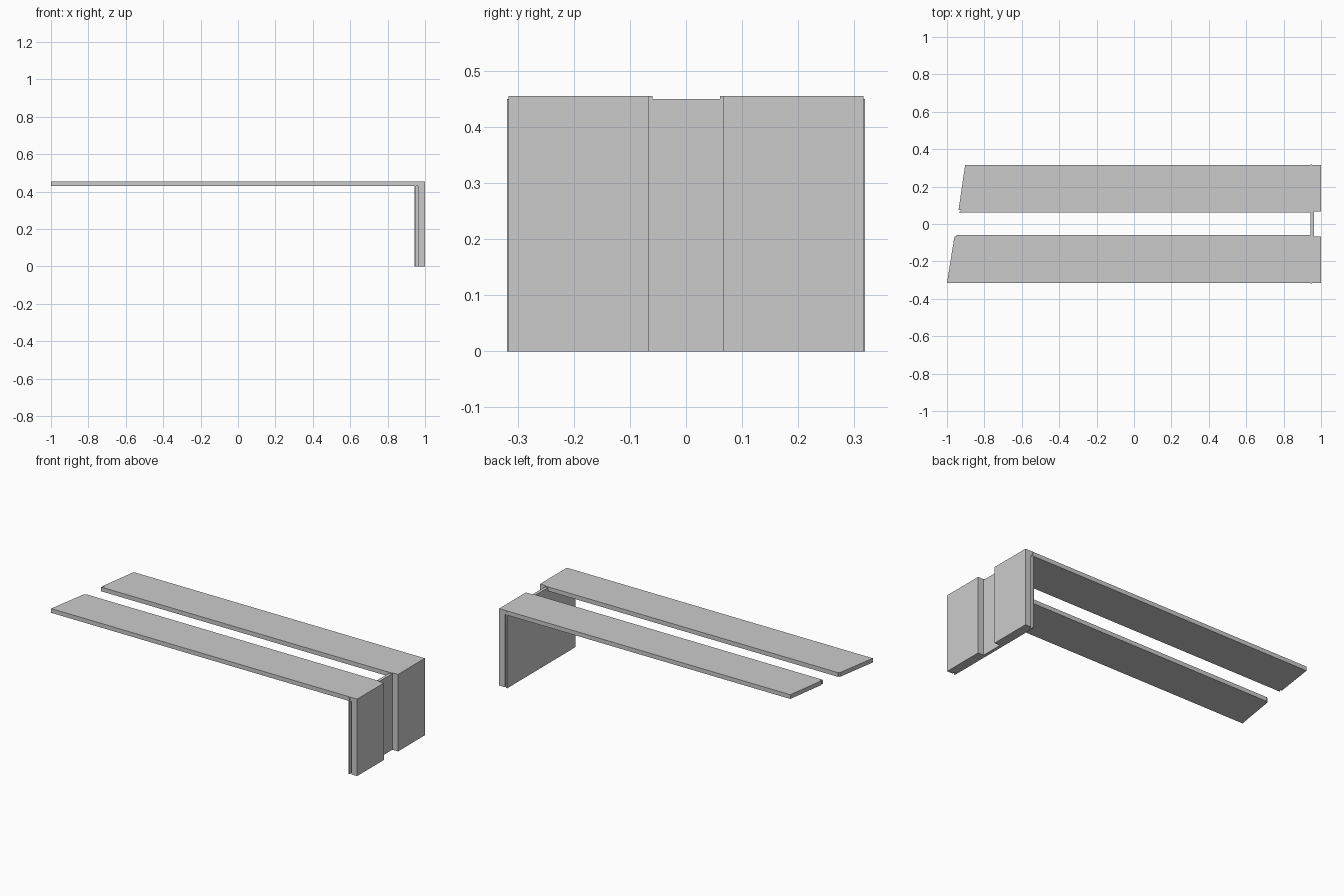
import bpy, bmesh

if "Cube" in bpy.data.objects:
    bpy.data.objects.remove(bpy.data.objects["Cube"])


def prism(name, outline, z0, z1):
    """Extrude a flat xy outline from z0 up to z1."""
    bm = bmesh.new()
    face = bm.faces.new([bm.verts.new((x, y, z0)) for x, y in outline])
    ext = bmesh.ops.extrude_face_region(bm, geom=[face])
    verts = [g for g in ext["geom"] if isinstance(g, bmesh.types.BMVert)]
    bmesh.ops.translate(bm, verts=verts, vec=(0, 0, z1 - z0))
    bmesh.ops.recalc_face_normals(bm, faces=bm.faces)
    mesh = bpy.data.meshes.new(name)
    bm.to_mesh(mesh)
    bm.free()
    obj = bpy.data.objects.new(name, mesh)
    bpy.context.collection.objects.link(obj)
    return obj


def box(name, x0, x1, y0, y1, z0, z1):
    return prism(name, [(x0, y0), (x1, y0), (x1, y1), (x0, y1)], z0, z1)


TOP, UNDER = 0.455, 0.43     # seat plank surfaces
LEG_IN = 0.963               # inner face of the leg boards
OUT, GAP = 0.316, 0.066      # outer and inner edges of the leg boards

# Slanted, slightly notched free ends, one outline per plank
front_end = [(-0.95, -0.06), (-0.95, -0.066), (-0.96, -0.066), (-1.0, -OUT)]
back_end = [(-0.938, 0.061), (-0.923, 0.075), (-0.938, 0.075), (-0.903, OUT)]

for name, side, end in (("front", -1, front_end), ("back", 1, back_end)):
    inner = end[0][1]
    # Long seat plank, narrowing where it turns down into the leg
    outline = end + [(1.0, side * OUT), (1.0, side * GAP),
                     (LEG_IN, side * GAP), (LEG_IN, inner)]
    prism(name + "_seat_plank", outline, UNDER, TOP)
    # Vertical leg board at the right end
    y0, y1 = sorted((side * GAP, side * OUT))
    box(name + "_leg_board", LEG_IN, 1.0, y0, y1, 0, UNDER)

# Backing panel joining both legs, with a core set in from its ends
box("backing_panel", 0.945, 0.953, -0.319, 0.319, 0, 0.45)
box("backing_core", 0.953, LEG_IN, -0.30, 0.30, 0, 0.45)
